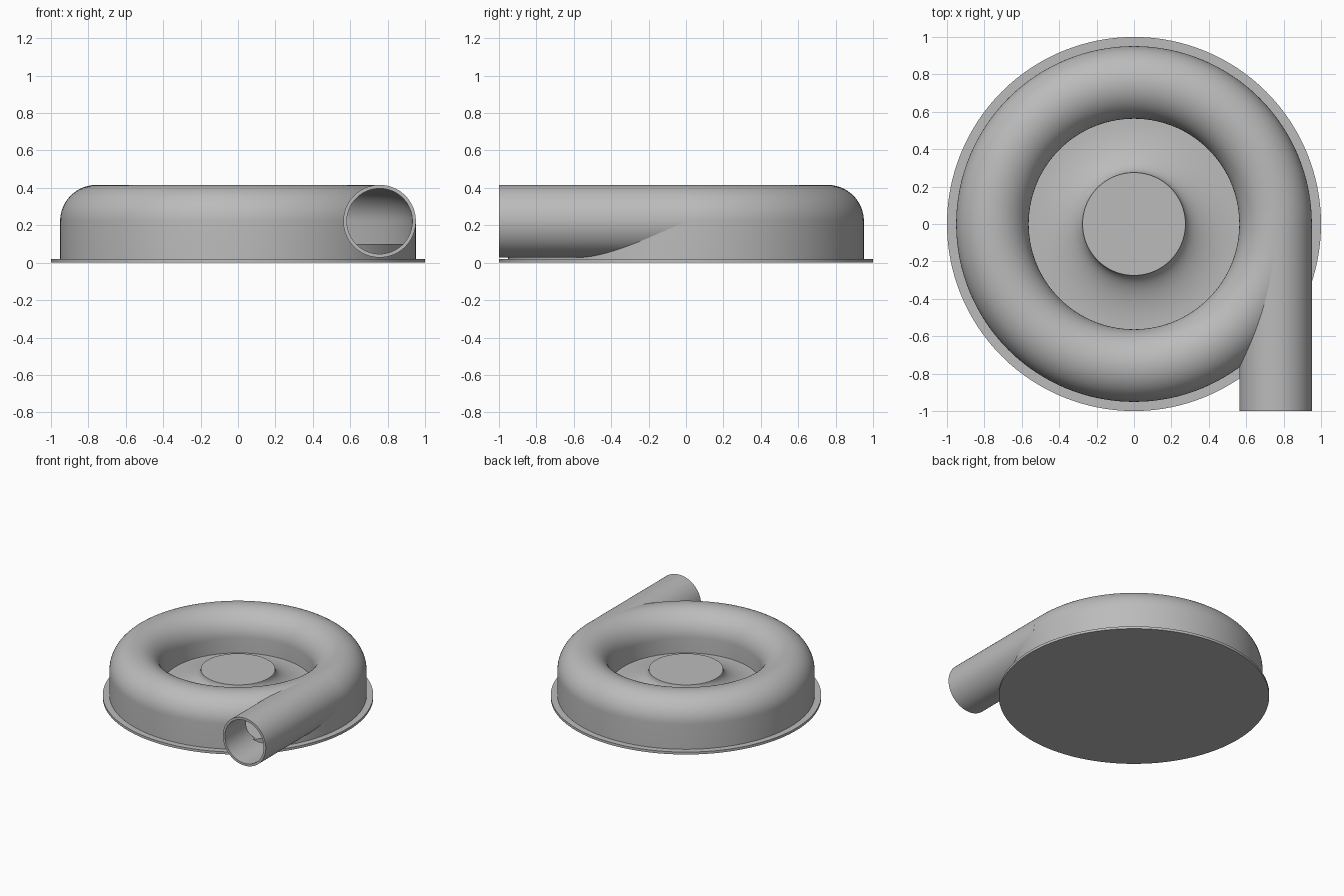
import bpy, bmesh
from math import sin, cos, pi, radians
from mathutils import Matrix, Vector

cube = bpy.data.objects.get("Cube")
if cube:
    bpy.data.objects.remove(cube)

grey = bpy.data.materials.new("plain_grey")
grey.use_nodes = True
colour = (0.5, 0.5, 0.5, 1)
grey.diffuse_color = colour
grey.node_tree.nodes["Principled BSDF"].inputs["Base Color"].default_value = colour

# Shared sizes
RING, MID_Z = 0.757, 0.222      # centre line of the spiral channel
OUTER, INNER = 0.194, 0.175     # tube radii
PLATE, FLOOR, HUB_R, HUB_Z = 0.02, 0.1, 0.275, 0.23


def add_object(name, bm):
    bmesh.ops.recalc_face_normals(bm, faces=bm.faces[:])
    mesh = bpy.data.meshes.new(name)
    bm.to_mesh(mesh)
    bm.free()
    mesh.materials.append(grey)
    obj = bpy.data.objects.new(name, mesh)
    bpy.context.collection.objects.link(obj)
    return obj


def revolve(name, profile, closed=False, steps=128):
    bm = bmesh.new()
    verts = [bm.verts.new((r, 0, z)) for r, z in profile]
    edges = [bm.edges.new(pair) for pair in zip(verts, verts[1:])]
    if closed:
        edges.append(bm.edges.new((verts[-1], verts[0])))
    bmesh.ops.spin(bm, geom=verts + edges, axis=(0, 0, 1), cent=(0, 0, 0),
                   angle=2 * pi, steps=steps, use_duplicate=False)
    bmesh.ops.remove_doubles(bm, verts=bm.verts[:], dist=0.0001)
    return add_object(name, bm)


def tube(name, radius, y0, y1, above=None):
    bm = bmesh.new()
    place = Matrix.Translation((RING, (y0 + y1) / 2, MID_Z)) @ Matrix.Rotation(pi / 2, 4, 'X')
    bmesh.ops.create_cone(bm, cap_ends=True, segments=96, radius1=radius,
                          radius2=radius, depth=y1 - y0, matrix=place)
    if above is not None:
        cut = bmesh.ops.bisect_plane(bm, geom=bm.verts[:] + bm.edges[:] + bm.faces[:],
                                     plane_co=Vector((0, 0, above)),
                                     plane_no=Vector((0, 0, 1)), clear_inner=True)
        rim = [e for e in cut["geom_cut"] if isinstance(e, bmesh.types.BMEdge)]
        bmesh.ops.contextual_create(bm, geom=rim)
    return add_object(name, bm)


def activate(obj):
    bpy.ops.object.select_all(action='DESELECT')
    obj.select_set(True)
    bpy.context.view_layer.objects.active = obj


def subtract(obj, *cutters):
    activate(obj)
    for cutter in cutters:
        mod = obj.modifiers.new("cut", 'BOOLEAN')
        mod.operation, mod.solver, mod.object = 'DIFFERENCE', 'EXACT', cutter
        bpy.ops.object.modifier_apply(modifier=mod.name)


def arch(radius, n=32):
    return [(RING + radius * cos(pi * i / n), MID_Z + radius * sin(pi * i / n))
            for i in range(n + 1)]


# Base plate
base = revolve("base_plate", [(0, 0), (1, 0), (1, PLATE), (0, PLATE)])

# Ring housing with a flared hub in the middle
lip = RING - OUTER
flare = [(lip - (lip - HUB_R) * sin(t), HUB_Z - (HUB_Z - FLOOR) * cos(t))
         for t in (pi / 2 * i / 16 for i in range(17))]
housing = revolve("ring_housing", [(0, PLATE), (RING + OUTER, PLATE)] + arch(OUTER)
                  + flare + [(0, HUB_Z)])

# Outlet pipe
pipe = tube("outlet_pipe", OUTER, -1, -0.02)

# Hollow channel and bore
cavity = revolve("channel_cutter", [(RING + INNER, FLOOR)] + arch(INNER)
                 + [(RING - INNER, FLOOR)], closed=True)
bore = tube("bore_cutter", INNER, -1.1, 0.02)
opening = tube("opening_cutter", INNER, -1.1, 0.02, above=FLOOR)
subtract(housing, cavity, opening)
subtract(pipe, bore, cavity)
for cutter in (cavity, bore, opening):
    bpy.data.objects.remove(cutter)

for part in (base, housing, pipe):
    activate(part)
    bpy.ops.object.shade_smooth_by_angle(angle=radians(30))
